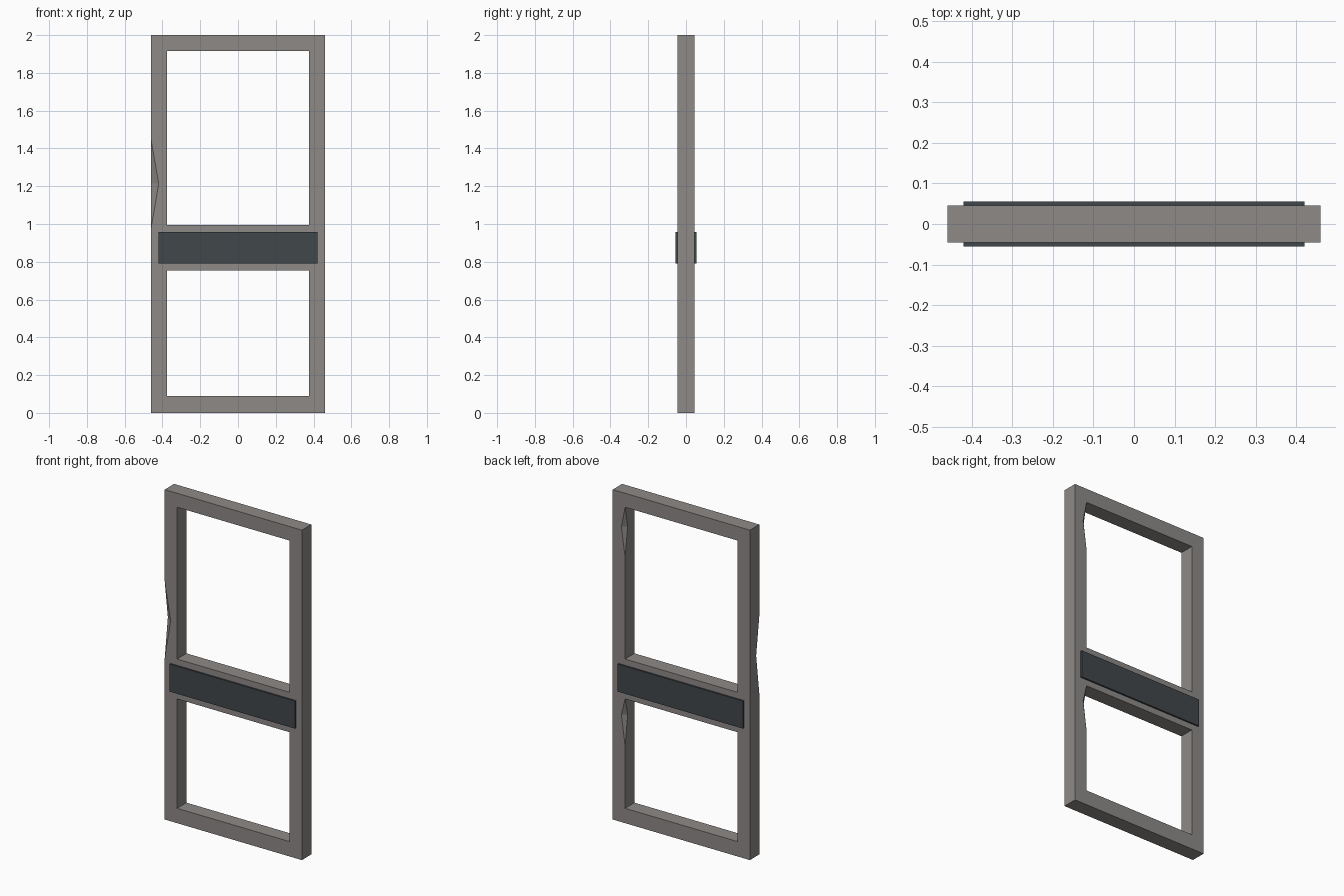
import bpy, bmesh
from mathutils import Vector

if "Cube" in bpy.data.objects:
    bpy.data.objects.remove(bpy.data.objects["Cube"])


def material(name, rgb):
    m = bpy.data.materials.new(name)
    m.diffuse_color = (*rgb, 1)
    m.use_nodes = True
    m.node_tree.nodes["Principled BSDF"].inputs["Base Color"].default_value = m.diffuse_color
    return m


GREY = material("weathered grey", (0.27, 0.253, 0.245))
DARK = material("dark slate", (0.052, 0.063, 0.07))


def hull(name, points, mat):
    """Convex solid from corner points."""
    bm = bmesh.new()
    for p in points:
        bm.verts.new(p)
    bmesh.ops.convex_hull(bm, input=bm.verts)
    bmesh.ops.dissolve_limit(bm, angle_limit=0.001, verts=bm.verts, edges=bm.edges)
    bmesh.ops.recalc_face_normals(bm, faces=bm.faces)
    me = bpy.data.meshes.new(name)
    bm.to_mesh(me)
    bm.free()
    me.materials.append(mat)
    ob = bpy.data.objects.new(name, me)
    bpy.context.collection.objects.link(ob)
    return ob


def box(name, x0, x1, y, z0, z1, mat):
    return hull(name, [(a, b, c) for a in (x0, x1) for b in (-y, y) for c in (z0, z1)], mat)


def combine(target, other, op):
    mod = target.modifiers.new(op, 'BOOLEAN')
    mod.operation, mod.solver, mod.object = op, 'EXACT', other
    bpy.context.view_layer.objects.active = target
    bpy.ops.object.modifier_apply(modifier=mod.name)
    bpy.data.objects.remove(other)


def chip(target, x, y, dx, dy, z0, zm, z1):
    """Knock a wedge out of a vertical edge: dx deep on one face, dy on the other."""
    a = Vector((x + dx, y, zm))
    d = Vector((dx, -dy, 0))
    ends = [a + (Vector((x, y, z)) - a) * 1.3 for z in (z0, z1)]
    cutter = hull("cutter", [p + d * k for p in (a, *ends) for k in (-3, 3)], GREY)
    cutter.hide_render = True
    combine(target, cutter, 'DIFFERENCE')


W, IN, D = 0.46, 0.377, 0.045

# Stiles with chipped edges
frame = box("door_frame", -W, -IN, D, 0, 2, GREY)
chip(frame, -W, -D, 0.04, 0.03, 0.976, 1.215, 1.445)
right = box("right_stile", IN, W, D, 0, 2, GREY)
chip(right, IN, D, 0.025, -0.025, 1.61, 1.79, 1.915)
chip(right, IN, D, 0.025, -0.025, 0.466, 0.65, 0.753)

# Rails joined to the stiles
for z0, z1 in ((0, 0.09), (0.753, 0.995), (1.915, 2)):
    combine(frame, box("rail", -IN, IN, D, z0, z1, GREY), 'UNION')
combine(frame, right, 'UNION')

# Dark push plates on the front and back of the middle rail
for name, s in (("front_push_plate", -1), ("back_push_plate", 1)):
    p = box(name, -0.42, 0.42, 0.005, 0.79, 0.957, DARK)
    p.location.y = s * (D + 0.005)
